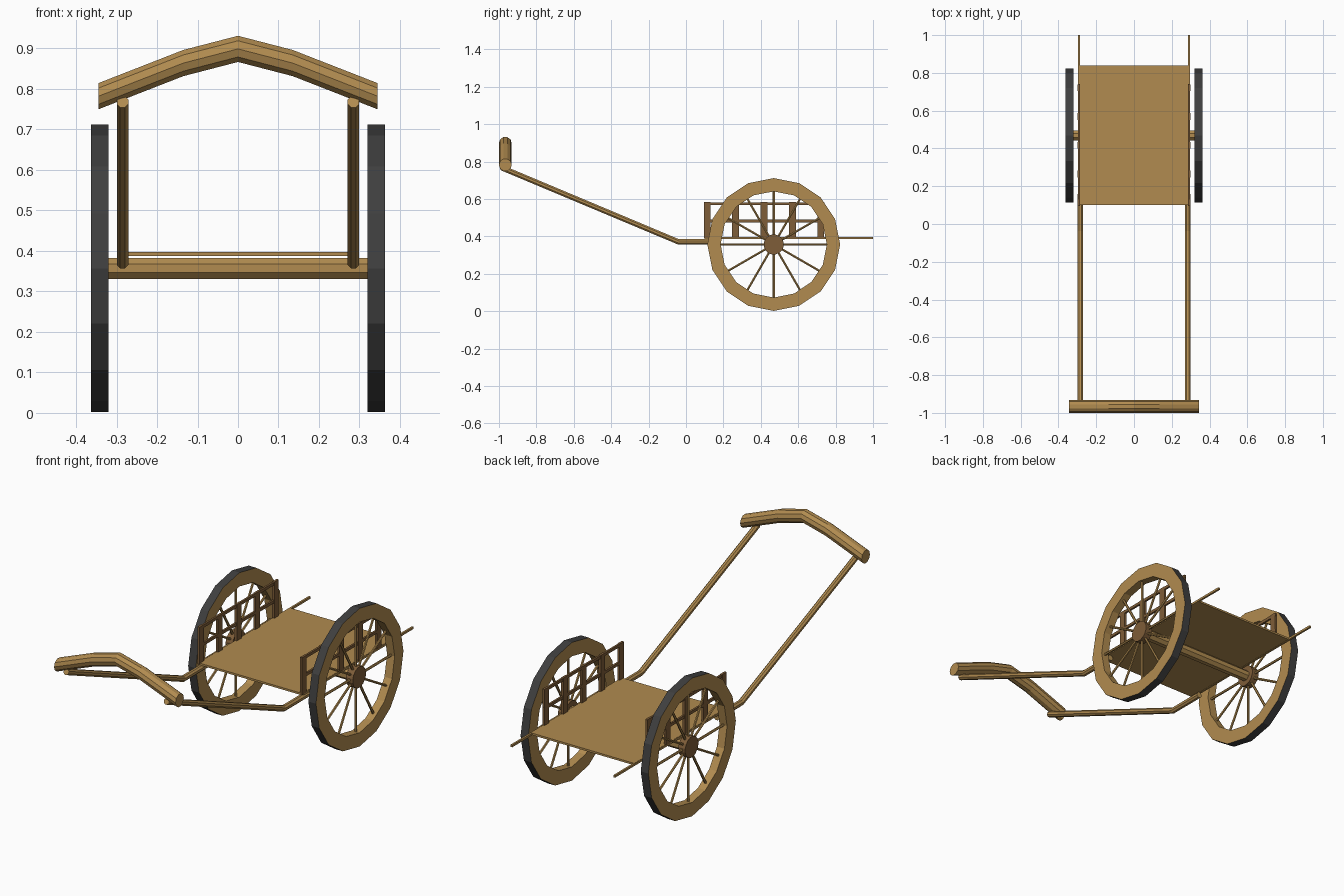
import bpy, bmesh
from math import sin, cos, pi
from mathutils import Vector

if "Cube" in bpy.data.objects:
    bpy.data.objects.remove(bpy.data.objects["Cube"])


def material(name, rgb):
    m = bpy.data.materials.new(name)
    m.diffuse_color = (*rgb, 1)
    m.use_nodes = True
    m.node_tree.nodes["Principled BSDF"].inputs["Base Color"].default_value = m.diffuse_color
    return m


WOOD = material("wood", (0.44, 0.26, 0.08))
DARK = material("dark_wood", (0.21, 0.11, 0.04))
TYRE = material("tyre", (0.05, 0.05, 0.05))


def finish(name, bm, *mats):
    bmesh.ops.recalc_face_normals(bm, faces=bm.faces)
    me = bpy.data.meshes.new(name)
    bm.to_mesh(me)
    bm.free()
    for m in mats:
        me.materials.append(m)
    ob = bpy.data.objects.new(name, me)
    bpy.context.collection.objects.link(ob)
    return ob


def box(bm, lo, hi):
    vs = bmesh.ops.create_cube(bm, size=1)["verts"]
    for v in vs:
        v.co = Vector([(a + b) / 2 + c * (b - a) for a, b, c in zip(lo, hi, v.co)])


def tube(bm, path, r, n, u, w):
    """Sweep an n-gon (axes u, w per path point) along path, with caps."""
    rings = []
    for p, ui in zip(path, u):
        rings.append([bm.verts.new(Vector(p) + r * (cos(a) * Vector(ui) + sin(a) * Vector(w)))
                      for a in [(i + 0.5) * 2 * pi / n for i in range(n)]])
    for a, b in zip(rings, rings[1:]):
        for i in range(n):
            j = (i + 1) % n
            bm.faces.new((a[i], a[j], b[j], b[i]))
    bm.faces.new(rings[0])
    bm.faces.new(rings[-1])


X, Y, Z = (1, 0, 0), (0, 1, 0), (0, 0, 1)
CY, CZ = 0.469, 0.357   # wheel centre

# Load bed
bm = bmesh.new()
box(bm, (-0.294, 0.10, 0.387), (0.294, 0.84, 0.397))
finish("bed", bm, WOOD)

# Axle
bm = bmesh.new()
tube(bm, [(-0.33, CY, CZ), (0.33, CY, CZ)], 0.028, 8, [Y, Y], Z)
finish("axle", bm, WOOD)

# Arched handle bar
bm = bmesh.new()
pts = [(-0.345, 0.782), (-0.135, 0.864), (0, 0.899), (0.135, 0.864), (0.345, 0.782)]
tube(bm, [(x, -0.966, z) for x, z in pts], 0.034, 10, [Z] * 5, Y)
finish("handle_bar", bm, WOOD)

for side, s in (("left", -1), ("right", 1)):
    # Pulling shaft, bent just ahead of the bed
    bm = bmesh.new()
    tube(bm, [(s * 0.285, -0.987, 0.768), (s * 0.285, -0.04, 0.371), (s * 0.285, 0.16, 0.371)],
         0.0155, 8, [(0, 0.386, 0.922), (0, 0.2, 0.98), Z], X)
    finish(side + "_shaft", bm, WOOD)

    # Bed rail sticking out at the back
    bm = bmesh.new()
    xs = sorted((s * 0.287, s * 0.297))
    box(bm, (xs[0], 0.11, 0.385), (xs[1], 1.0, 0.396))
    finish(side + "_bed_rail", bm, WOOD)

    # Side fence: two rails and five posts
    bm = bmesh.new()
    for z in (0.475, 0.567):
        box(bm, (xs[0], 0.096, z), (xs[1], 0.74, z + 0.015))
    for i in range(5):
        y = 0.095 + i * 0.152
        box(bm, (xs[0] - 0.001, y, 0.392), (xs[1] + 0.001, y + 0.036, 0.583))
    finish(side + "_fence", bm, DARK)

    # Wheel rim with dark tread, 16 sides
    bm = bmesh.new()
    n, xa, xb = 16, s * 0.32, s * 0.363
    profile = [(xa, 0.355), (xb, 0.355), (xb, 0.284), (xa, 0.284)]
    rings = [[bm.verts.new((x, CY + r * sin(2 * pi * i / n), CZ + r * cos(2 * pi * i / n)))
              for x, r in profile] for i in range(n)]
    for i in range(n):
        a, b = rings[i], rings[(i + 1) % n]
        for k in range(4):
            f = bm.faces.new((a[k], a[(k + 1) % 4], b[(k + 1) % 4], b[k]))
            f.material_index = 1 if k == 0 else 0
    finish(side + "_wheel_rim", bm, WOOD, TYRE)

    # Twelve spokes
    bm = bmesh.new()
    xm = s * 0.3415
    for i in range(12):
        a = i * pi / 6
        d = Vector((0, sin(a), cos(a)))
        c = Vector((xm, CY, CZ))
        t = (0, cos(a), -sin(a))
        tube(bm, [c + d * 0.04, c + d * 0.29], 0.0065, 6, [t, t], X)
    finish(side + "_spokes", bm, WOOD)

    # Hub
    bm = bmesh.new()
    tube(bm, [(s * 0.322, CY, CZ), (s * 0.361, CY, CZ)], 0.054, 16, [Y, Y], Z)
    finish(side + "_hub", bm, DARK)
